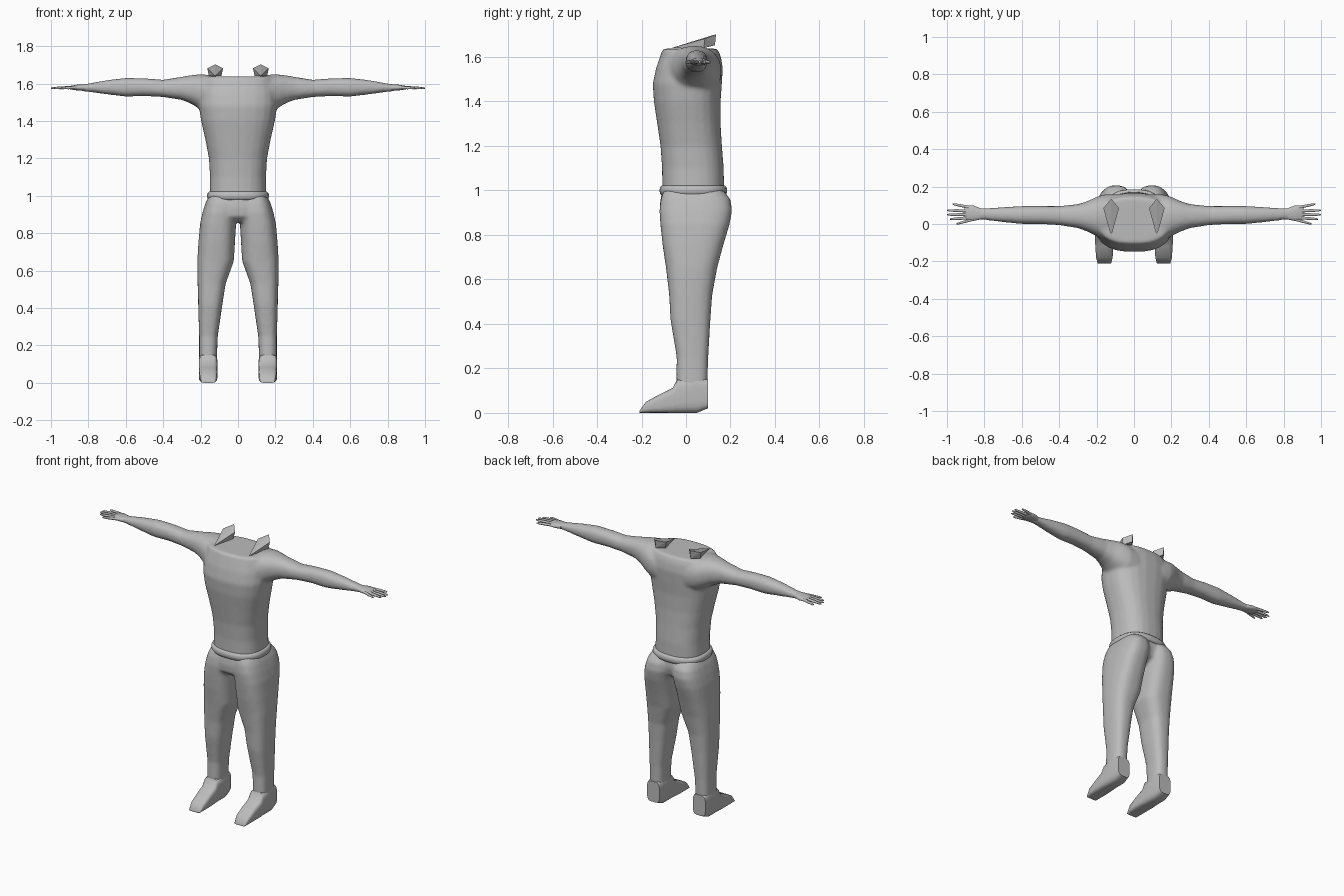
import bpy
import bmesh
import math
from mathutils import Vector

if "Cube" in bpy.data.objects:
    bpy.data.objects.remove(bpy.data.objects["Cube"], do_unlink=True)

# Single plain colour
GREY = (0.5, 0.5, 0.5, 1.0)
grey = bpy.data.materials.new("plain grey")
grey.use_nodes = True
grey.diffuse_color = GREY
grey.node_tree.nodes["Principled BSDF"].inputs["Base Color"].default_value = GREY


def section(axis, position, low_a, high_a, low_b, high_b, power, sides):
    """Rounded cross-section filling the given extents, square to one axis."""
    points = []
    for step in range(sides):
        angle = math.tau * (step + 0.5) / sides
        c, s = math.cos(angle), math.sin(angle)
        u = math.copysign(abs(c) ** (2 / power), c)
        v = math.copysign(abs(s) ** (2 / power), s)
        a = (low_a + high_a + u * (high_a - low_a)) / 2
        b = (low_b + high_b + v * (high_b - low_b)) / 2
        point = [a, b]
        point.insert("xyz".index(axis), position)
        points.append(Vector(point))
    return points


def loft(bm, axis, rows, side=1, power=2.3, sides=24):
    """Skin a closed tube through cross-sections; side=-1 mirrors it in x."""
    rings = []
    for row in rows:
        points = section(axis, *row, power, sides)
        rings.append([bm.verts.new((p.x * side, p.y, p.z)) for p in points])
    for lower, upper in zip(rings, rings[1:]):
        for i in range(sides):
            j = (i + 1) % sides
            bm.faces.new((lower[i], lower[j], upper[j], upper[i]))
    bm.faces.new(rings[0])
    bm.faces.new(rings[-1])


def finish(bm, name, smooth_angle=None, blend=None):
    """Turn a bmesh into an object, optionally fusing its volumes."""
    bmesh.ops.recalc_face_normals(bm, faces=bm.faces[:])
    mesh = bpy.data.meshes.new(name)
    bm.to_mesh(mesh)
    bm.free()
    mesh.materials.append(grey)
    obj = bpy.data.objects.new(name, mesh)
    bpy.context.collection.objects.link(obj)
    if smooth_angle:
        bpy.ops.object.select_all(action="DESELECT")
        obj.select_set(True)
        bpy.context.view_layer.objects.active = obj
        bpy.ops.object.shade_smooth_by_angle(angle=math.radians(smooth_angle))
    if blend:
        fuse = obj.modifiers.new("fuse", "REMESH")
        fuse.mode = "VOXEL"
        fuse.voxel_size = blend
        fuse.use_smooth_shade = True
        soften = obj.modifiers.new("soften", "SMOOTH")
        soften.factor = 0.5
        soften.iterations = 5
    return obj


# Torso: height, half width, front, back
torso = [
    (.99, .153, -.107, .172), (1.1, .15, -.108, .17), (1.2, .156, -.115, .162),
    (1.3, .175, -.13, .156), (1.4, .198, -.145, .156), (1.48, .21, -.15, .162),
    (1.55, .21, -.135, .166), (1.6, .2, -.118, .158), (1.637, .19, -.105, .142),
]
# Arm: distance out, front, back, bottom, top
arm = [
    (.1, -.09, .16, 1.42, 1.637), (.16, -.09, .158, 1.435, 1.647),
    (.2, -.065, .145, 1.46, 1.65), (.25, -.04, .122, 1.492, 1.645),
    (.3, -.022, .106, 1.512, 1.636), (.4, -.006, .096, 1.528, 1.62),
    (.5, 0, .096, 1.533, 1.628), (.6, 0, .096, 1.53, 1.63),
    (.7, .01, .09, 1.542, 1.618), (.8, .022, .084, 1.556, 1.6),
    (.84, .022, .086, 1.56, 1.595),
]
bm = bmesh.new()
loft(bm, "z", [(z, -w, w, front, back) for z, w, front, back in torso], power=2.5)
for side in (1, -1):
    loft(bm, "x", arm, side)
finish(bm, "shirt_torso_and_arms", blend=0.01)

# Rolled hem around the waist
hem = [(.978, .157, 0), (.984, .164, .007), (1.0, .167, .01),
       (1.014, .164, .007), (1.022, .154, 0)]
bm = bmesh.new()
loft(bm, "z", [(z, -w, w, -.11 - grow, .176 + grow) for z, w, grow in hem],
     power=2.5, sides=32)
finish(bm, "waist_hem", smooth_angle=60)

# Trousers: pelvis fused with two legs
pelvis = [(.86, .12, -.08, .12), (.89, .188, -.115, .165),
          (.94, .18, -.118, .178), (1.0, .156, -.108, .172)]
# Leg: height, inner, outer, front, back
leg = [
    (.05, .113, .208, -.035, .098), (.15, .112, .208, -.043, .097),
    (.25, .108, .208, -.042, .1), (.42, .083, .213, -.07, .11),
    (.53, .066, .216, -.076, .118), (.65, .022, .218, -.09, .14),
    (.75, .016, .212, -.105, .167), (.85, .01, .203, -.116, .197),
    (.91, .002, .19, -.12, .208), (.96, .002, .175, -.114, .2),
    (1.0, .004, .156, -.1, .17),
]
bm = bmesh.new()
loft(bm, "z", [(z, -w, w, front, back) for z, w, front, back in pelvis])
for side in (1, -1):
    loft(bm, "z", leg, side, power=2.7)
finish(bm, "trousers", blend=0.01)

# Foot: distance back, inner, outer, sole, top
foot = [
    (-.21, .122, .195, 0, .008), (-.18, .114, .203, 0, .05),
    (-.12, .11, .207, 0, .083), (-.06, .11, .21, 0, .112),
    (-.04, .11, .21, 0, .15), (.05, .11, .21, 0, .17),
    (.098, .117, .205, .02, .15),
]
palm = [(.82, .024, .084, 1.56, 1.596), (.86, .016, .1, 1.563, 1.594),
        (.895, .02, .1, 1.568, 1.588), (.905, .028, .094, 1.572, 1.584)]
# Finger: base out, base y, tip out, tip y
fingers = [(.85, .028, .95, 0), (.885, .033, .985, .026), (.89, .05, 1, .05),
           (.89, .07, 1, .073), (.885, .09, .97, .107)]

for side, label in ((1, "left"), (-1, "right")):
    bm = bmesh.new()
    loft(bm, "y", foot, side, power=4, sides=20)
    finish(bm, label + "_foot", smooth_angle=40)

    bm = bmesh.new()
    loft(bm, "x", palm, side, sides=16)
    for base, base_y, tip, tip_y in fingers:
        rows = []
        for along, radius in ((0, .009), (.55, .008), (.9, .006), (1, .003)):
            x = base + (tip - base) * along
            y = base_y + (tip_y - base_y) * along
            z = 1.579 - .004 * along
            rows.append((x, y - radius, y + radius, z - radius, z + radius))
        loft(bm, "x", rows, side, power=2, sides=8)
    finish(bm, label + "_hand", smooth_angle=50)

    # Leaf-shaped wedge lying on the shoulder, pointed at the front
    bm = bmesh.new()
    corners = [(0, -.065, 1.64), (0, .135, 1.702), (0, .13, 1.652)]
    for edge in (-.042, .042):
        corners += [(edge, .085, 1.682), (edge * .8, .08, 1.64)]
    verts = [bm.verts.new((side * .122 + x, y, z)) for x, y, z in corners]
    bmesh.ops.convex_hull(bm, input=verts)
    finish(bm, label + "_shoulder_wedge")
